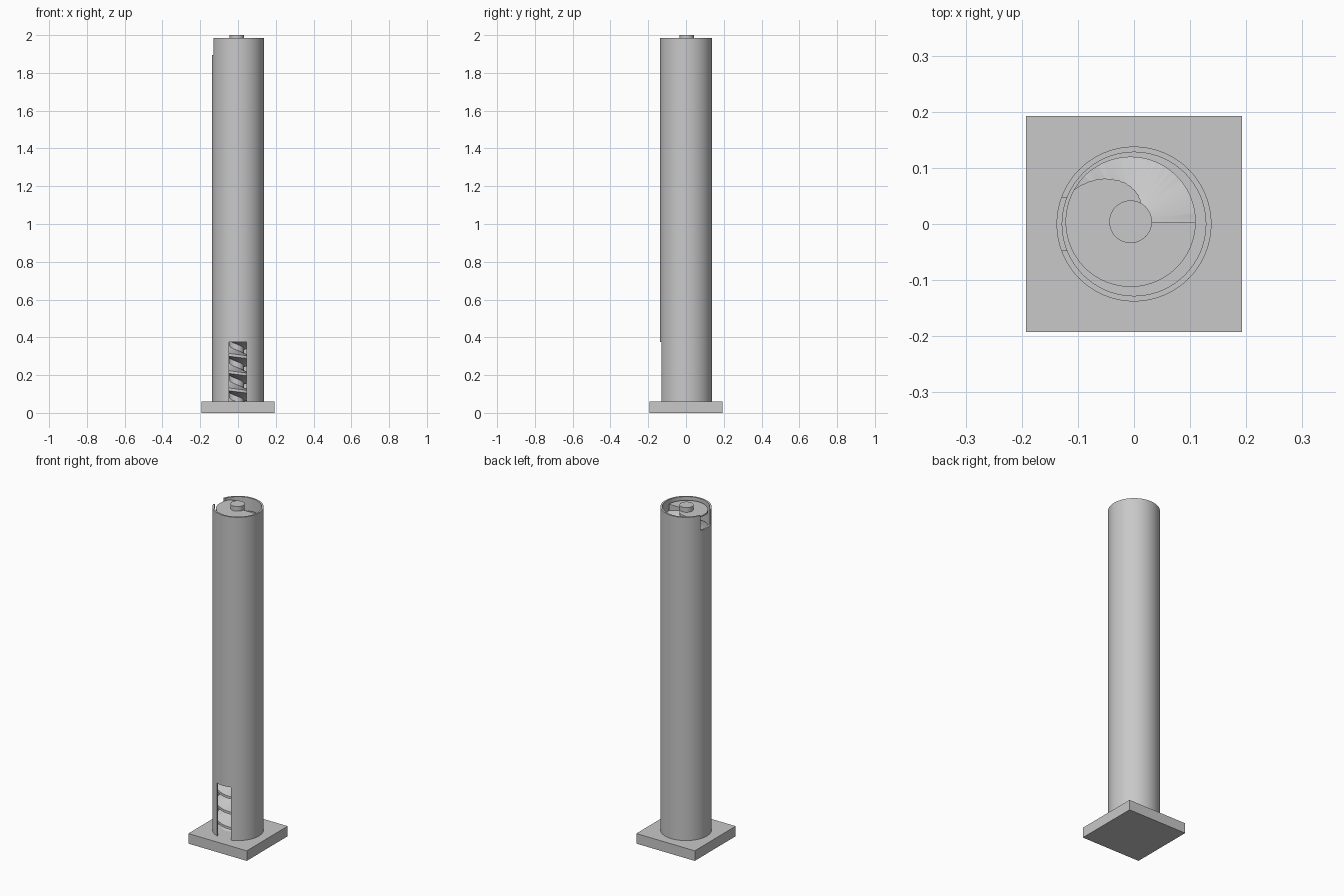
import bpy, bmesh, math
from mathutils import Vector

cube = bpy.data.objects.get("Cube")
if cube:
    bpy.data.objects.remove(cube, do_unlink=True)

grey = bpy.data.materials.new("plain grey")
grey.use_nodes = True
grey.diffuse_color = (0.58, 0.58, 0.58, 1)
grey.node_tree.nodes["Principled BSDF"].inputs["Base Color"].default_value = grey.diffuse_color

BASE_TOP, TUBE_TOP, SCREW_TOP, TOP = 0.06, 1.985, 1.972, 2.0
TUBE_R, BORE_R, SCREW_R, SHAFT_R = 0.138, 0.128, 0.116, 0.038
AXIS = Vector((-0.006, 0.004, 0))      # the screw sits slightly off centre
PITCH = 0.0915


def finish(name, bm):
    bmesh.ops.recalc_face_normals(bm, faces=bm.faces)
    mesh = bpy.data.meshes.new(name)
    bm.to_mesh(mesh)
    bm.free()
    mesh.materials.append(grey)
    obj = bpy.data.objects.new(name, mesh)
    bpy.context.collection.objects.link(obj)
    return obj


def box(name, low, high):
    bm = bmesh.new()
    bmesh.ops.create_cube(bm, size=1)
    low, high = Vector(low), Vector(high)
    for v in bm.verts:
        v.co = (low + high) / 2 + v.co * (high - low)
    return finish(name, bm)


def cylinder(name, radius, z0, z1, centre, sides=64):
    bm = bmesh.new()
    bmesh.ops.create_cone(bm, cap_ends=True, segments=sides, radius1=radius,
                          radius2=radius, depth=z1 - z0)
    bmesh.ops.translate(bm, verts=bm.verts, vec=centre + Vector((0, 0, (z0 + z1) / 2)))
    return finish(name, bm)


def select_only(obj):
    bpy.ops.object.select_all(action='DESELECT')
    obj.select_set(True)
    bpy.context.view_layer.objects.active = obj


def cut(obj, cutter):
    cutter.hide_render = True
    mod = obj.modifiers.new("cut", 'BOOLEAN')
    mod.operation = 'DIFFERENCE'
    mod.solver = 'EXACT'
    mod.object = cutter
    select_only(obj)
    bpy.ops.object.modifier_apply(modifier=mod.name)
    bpy.data.objects.remove(cutter, do_unlink=True)


def smooth(obj):
    select_only(obj)
    bpy.ops.object.shade_smooth_by_angle(angle=math.radians(25))


def groove_cutter():
    """Trapezoid section swept down a helix from the top of the screw."""
    inner, outer = SHAFT_R - 0.0005, SCREW_R + 0.004
    root_half = PITCH / 6
    slope = (PITCH / 4) / (SCREW_R - SHAFT_R)
    rim_half = root_half + slope * (outer - inner)
    section = [(inner, root_half), (outer, rim_half),
               (outer, -rim_half), (inner, -root_half)]
    per_turn = 48
    steps = int(per_turn * ((SCREW_TOP - BASE_TOP) / PITCH + 0.6))
    bm = bmesh.new()
    rings = []
    for i in range(steps + 1):
        a = math.tau * i / per_turn
        z = SCREW_TOP - PITCH * i / per_turn
        rings.append([bm.verts.new(AXIS + Vector((r * math.cos(a), r * math.sin(a), z + h)))
                      for r, h in section])
    for p, q in zip(rings, rings[1:]):
        for k in range(4):
            n = (k + 1) % 4
            bm.faces.new((p[k], p[n], q[n], q[k]))
    bm.faces.new(rings[0])
    bm.faces.new(rings[-1])
    bmesh.ops.triangulate(bm, faces=bm.faces)
    return finish("groove_cutter", bm)


# Square foot plate
box("base_plate", (-0.1925, -0.1925, 0), (0.1925, 0.1925, BASE_TOP))

# Tube with an inlet window low at the front and an outlet slot high on the right
bm = bmesh.new()
profile = [(BORE_R, BASE_TOP), (TUBE_R, BASE_TOP), (TUBE_R, TUBE_TOP), (BORE_R, TUBE_TOP)]
loop = [bm.verts.new((r, 0, z)) for r, z in profile]
edges = [bm.edges.new((loop[k], loop[(k + 1) % 4])) for k in range(4)]
bmesh.ops.spin(bm, geom=loop + edges, cent=(0, 0, 0), axis=(0, 0, 1),
               angle=math.tau, steps=96, use_merge=True)
bmesh.ops.remove_doubles(bm, verts=bm.verts, dist=1e-5)
tube = finish("tube", bm)
cut(tube, box("inlet_cutter", (-0.047, -0.2, 0.03), (0.045, -0.06, 0.375)))
cut(tube, box("outlet_cutter", (-0.2, -0.047, 1.895), (-0.06, 0.047, 2.1)))
smooth(tube)

# Screw: a cylinder with a helical groove, plus its central shaft
screw = cylinder("screw", SCREW_R, BASE_TOP, SCREW_TOP, AXIS, 96)
cut(screw, groove_cutter())
smooth(screw)
smooth(cylinder("shaft", SHAFT_R, BASE_TOP, TOP, AXIS, 48))
